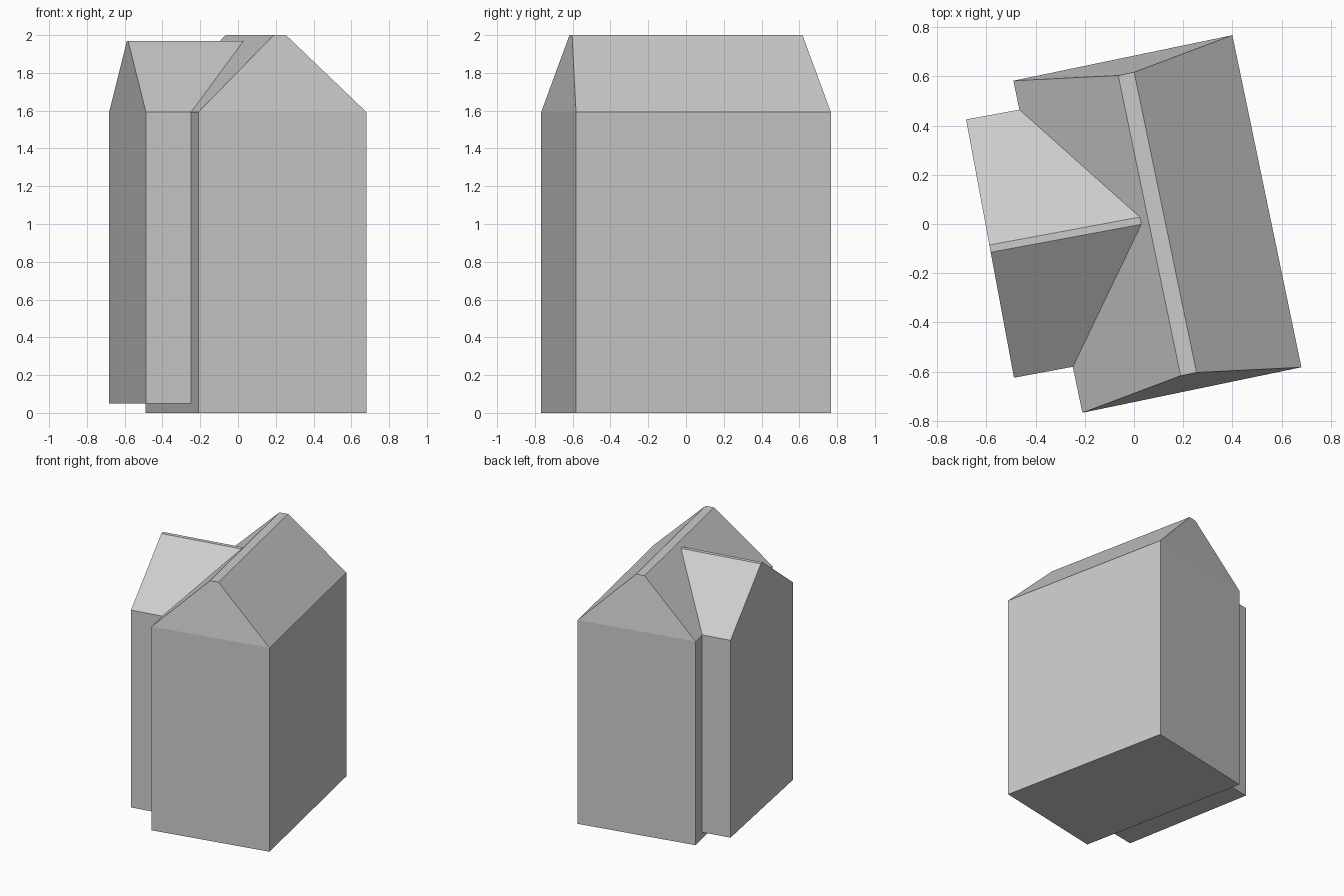
import bpy, bmesh
from math import radians

if "Cube" in bpy.data.objects:
    bpy.data.objects.remove(bpy.data.objects["Cube"])


def loft(name, rings, location, angle):
    """Solid through matching rings of points, capped at both ends."""
    bm = bmesh.new()
    loops = [[bm.verts.new(p) for p in ring] for ring in rings]
    n = len(loops[0])
    for a, b in zip(loops, loops[1:]):
        for i in range(n):
            j = (i + 1) % n
            bm.faces.new((a[i], a[j], b[j], b[i]))
    bm.faces.new(loops[0])
    bm.faces.new(loops[-1])
    bmesh.ops.recalc_face_normals(bm, faces=bm.faces)
    mesh = bpy.data.meshes.new(name)
    bm.to_mesh(mesh)
    bm.free()
    obj = bpy.data.objects.new(name, mesh)
    obj.location = location
    obj.rotation_euler.z = radians(angle)
    bpy.context.collection.objects.link(obj)
    return obj


def rect(hx, hy, z):
    return [(-hx, -hy, z), (hx, -hy, z), (hx, hy, z), (-hx, hy, z)]


# Main house: walls and steep hipped roof with a narrow flat ridge
loft("main_house",
     [rect(0.4545, 0.689, 0), rect(0.4545, 0.689, 1.592), rect(0.033, 0.623, 2.0)],
     (0.095, 0, 0), 11.74)

# Side wing: gabled profile run from the outer wall into the main house
half = [(0.5335, 0.05), (0.5335, 1.592), (0.015, 1.97)]
profile = half + [(-y, z) for y, z in reversed(half)]
loft("side_wing",
     [[(x, y, z) for y, z in profile] for x in (0, 0.68)],
     (-0.585, -0.1, 0), 10.5)
